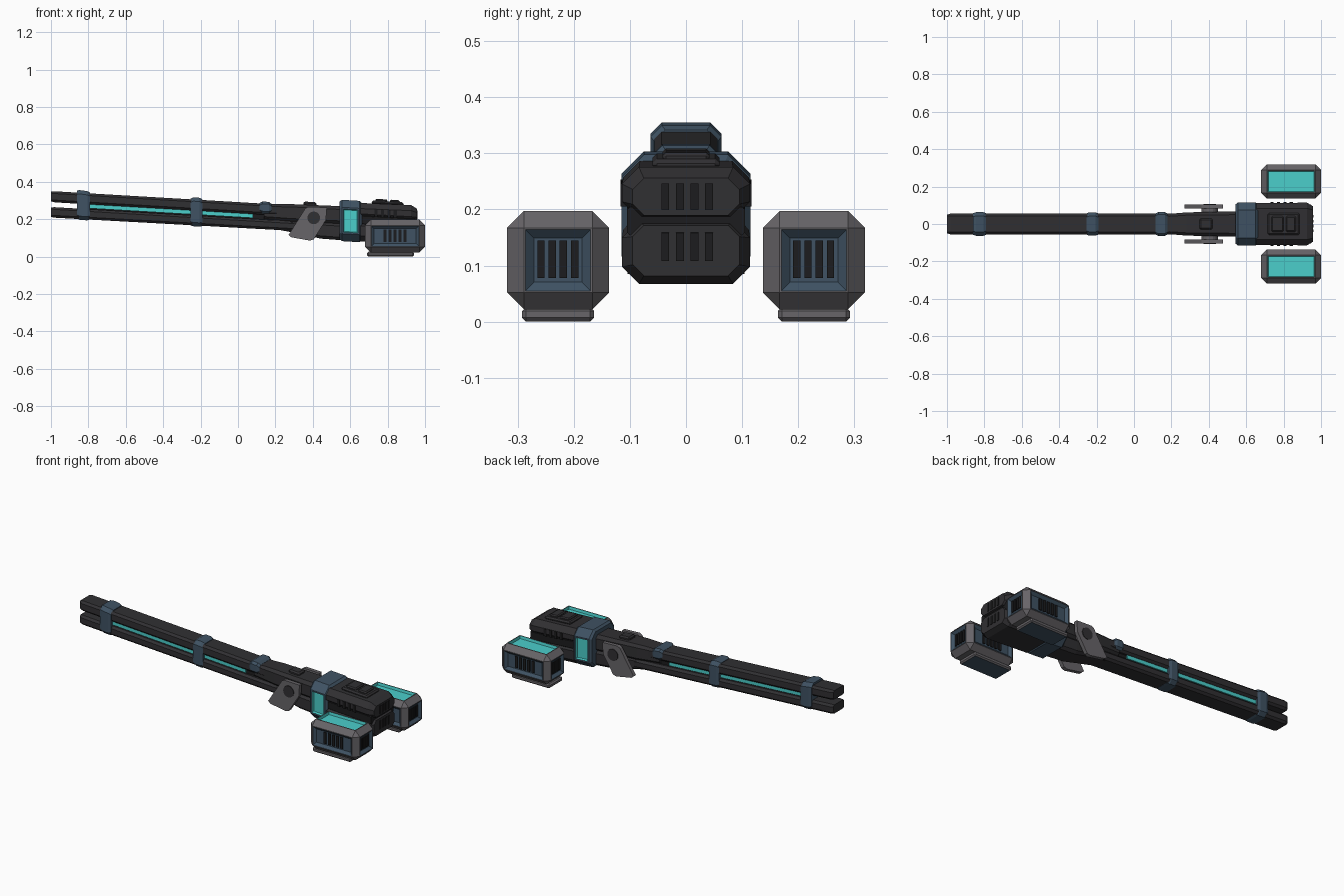
import bpy, bmesh, math
from mathutils import Vector

if "Cube" in bpy.data.objects:
    bpy.data.objects.remove(bpy.data.objects["Cube"])

SLOPE = 0.059  # the cannon drops towards its rear


def material(name, r, g, b):
    m = bpy.data.materials.new(name)
    m.diffuse_color = (r, g, b, 1)
    m.use_nodes = True
    m.node_tree.nodes["Principled BSDF"].inputs["Base Color"].default_value = m.diffuse_color
    return m


DARK = material("charcoal metal", 0.030, 0.029, 0.032)
BLACK = material("black vents", 0.012, 0.012, 0.013)
GREY = material("warm grey armour", 0.135, 0.128, 0.138)
BLUE = material("slate blue trim", 0.050, 0.085, 0.125)
CYAN = material("cyan glow", 0.07, 0.62, 0.60)


def finish(bm, name, mats, tilt):
    bmesh.ops.recalc_face_normals(bm, faces=bm.faces)
    if tilt:
        for v in bm.verts:
            v.co.z -= SLOPE * v.co.x
    me = bpy.data.meshes.new(name)
    bm.to_mesh(me)
    bm.free()
    for m in mats:
        me.materials.append(m)
    ob = bpy.data.objects.new(name, me)
    bpy.context.collection.objects.link(ob)
    return ob


def octagon(x, w, z0, z1, c):
    half = [(w - c, z0), (w, z0 + c), (w, z1 - c), (w - c, z1)]
    return [Vector((x, y, z)) for y, z in half + [(-y, z) for y, z in reversed(half)]]


def loft_bm(sections):
    """Octagonal sections (x, half width, z0, z1, chamfer) joined along x."""
    bm = bmesh.new()
    rings = [[bm.verts.new(p) for p in octagon(*s)] for s in sections]
    for a, b in zip(rings, rings[1:]):
        for i in range(8):
            j = (i + 1) % 8
            bm.faces.new((a[i], a[j], b[j], b[i]))
    bm.faces.new(rings[0])
    bm.faces.new(rings[-1])
    bmesh.ops.recalc_face_normals(bm, faces=bm.faces)
    return bm


def loft(name, mat, sections, tilt=True):
    return finish(loft_bm(sections), name, [mat], tilt)


def add_box(bm, x0, x1, y0, y1, z0, z1):
    vs = bmesh.ops.create_cube(bm, size=1)["verts"]
    for v in vs:
        v.co = Vector((x0 + (v.co.x + .5) * (x1 - x0),
                       y0 + (v.co.y + .5) * (y1 - y0),
                       z0 + (v.co.z + .5) * (z1 - z0)))


def boxes(name, mat, dims, bevel=0, tilt=True):
    bm = bmesh.new()
    for d in dims:
        add_box(bm, *d)
    if bevel:
        bmesh.ops.bevel(bm, geom=bm.edges[:], offset=bevel, segments=1, affect='EDGES')
    return finish(bm, name, [mat], tilt)


def recess(bm, face, rim, slope, depth, index):
    """Flat rim, then a sloping recess coloured with material index."""
    bmesh.ops.inset_individual(bm, faces=[face], thickness=rim)
    walls = bmesh.ops.inset_individual(bm, faces=[face], thickness=slope, depth=-depth)["faces"]
    for f in walls + [face]:
        f.material_index = index


# Barrel: two parallel rails with a core between
loft("upper_rail", DARK, [(-1, .05, .236, .288, .008), (-.98, .056, .232, .291, .012),
                          (.30, .056, .232, .291, .012)])
loft("lower_rail", DARK, [(-1, .05, .153, .204, .008), (-.98, .056, .150, .206, .012),
                          (.30, .056, .155, .206, .012)])
loft("barrel_core", BLACK, [(-.86, .034, .195, .245, .004), (.30, .034, .195, .245, .004)])
for s, side in ((-1, "front"), (1, "back")):
    a, b = sorted((s * .030, s * .043))
    boxes(f"glow_strip_{side}", CYAN, [(-.80, .08, a, b, .211, .234)])

# Clamps around the barrel
loft("muzzle_clamp", BLUE, [(-.862, .057, .152, .303, .02), (-.845, .063, .146, .305, .02),
                            (-.805, .063, .146, .302, .02), (-.79, .057, .152, .295, .02)])
loft("middle_clamp", BLUE, [(-.255, .056, .152, .294, .02), (-.24, .062, .148, .302, .02),
                            (-.205, .062, .148, .302, .02), (-.19, .056, .152, .294, .02)])
loft("rear_clamp", BLUE, [(.115, .056, .245, .292, .012), (.13, .063, .238, .302, .012),
                          (.165, .063, .238, .302, .012), (.18, .056, .245, .292, .012)])

# Receiver between barrel and collar
loft("receiver_top", DARK, [(.14, .050, .21, .288, .012), (.28, .062, .205, .297, .015),
                            (.56, .068, .205, .302, .018)])
loft("receiver_bottom", DARK, [(.20, .045, .158, .21, .012), (.34, .058, .14, .21, .012),
                               (.44, .064, .122, .21, .015), (.56, .066, .120, .21, .015)])
boxes("receiver_lug", DARK, [(.35, .42, -.03, .03, .29, .315)], .008)

# Grey side brackets with a pivot
outline = [(.27, .115), (.285, .103), (.385, .085), (.405, .092), (.47, .195),
           (.475, .262), (.375, .266), (.36, .258)]
for s, side in ((-1, "front"), (1, "back")):
    bm = bmesh.new()
    base = bm.faces.new([bm.verts.new((x, s * .082, z)) for x, z in outline])
    ext = bmesh.ops.extrude_face_region(bm, geom=[base])["geom"]
    for v in ext:
        if isinstance(v, bmesh.types.BMVert):
            v.co.y = s * .104
    finish(bm, f"bracket_{side}", [GREY], False)
    for part, mat, r, y0, y1 in (("pivot", DARK, .034, .05, .108), ("pivot_cap", GREY, .045, .06, .09)):
        bpy.ops.mesh.primitive_cylinder_add(vertices=16, radius=r, depth=y1 - y0,
                                            location=(.405, s * (y0 + y1) / 2, .207),
                                            rotation=(math.pi / 2, 0, 0))
        ob = bpy.context.object
        ob.name = f"{part}_{side}"
        ob.data.materials.append(mat)

# Blue collar with glowing side windows
bm = loft_bm([(.543, .105, .125, .325, .035), (.555, .115, .115, .336, .04),
              (.65, .115, .115, .336, .04), (.663, .105, .125, .325, .035)])
for f in [f for f in bm.faces if abs(f.normal.y) > .99]:
    recess(bm, f, .012, .006, .012, 1)
finish(bm, "collar", [BLUE, CYAN], True)

# Dark rear body in two halves
loft("body_upper", DARK, [(.655, .112, .237, .325, .03), (.925, .114, .238, .330, .03),
                          (.957, .095, .246, .312, .02)])
loft("body_lower", DARK, [(.655, .112, .120, .233, .03), (.925, .114, .122, .234, .03),
                          (.957, .095, .138, .228, .02)])
loft("body_seam", BLACK, [(.66, .105, .21, .26, .005), (.945, .105, .21, .26, .005)])
boxes("body_top_frame", DARK, [(.715, .885, -.06, .06, .322, .342)], .008)
boxes("body_top_plate", DARK, [(.735, .80, -.042, .042, .335, .352),
                               (.812, .865, -.042, .042, .335, .352)], .006)

# Body vents at the rear and on both sides
vents = []
for i in range(4):
    y = -.037 + i * .026
    vents += [(.95, .960, y - .007, y + .007, .256, .303), (.95, .960, y - .007, y + .007, .165, .215)]
    x = .73 + i * .034
    for s in (-1, 1):
        a, b = sorted((s * .105, s * .117))
        vents += [(x, x + .017, a, b, .255, .296)]
boxes("body_vents", BLACK, vents)

# Side pods with recessed panels, vents and feet
for s, side in ((-1, "front"), (1, "back")):
    y0, y1 = sorted((s * .137, s * .319))
    mid = s * .228
    bm = bmesh.new()
    add_box(bm, .68, 1.0, y0, y1, .022, .197)
    bmesh.ops.bevel(bm, geom=bm.edges[:], offset=.03, segments=1, affect='EDGES')
    bmesh.ops.recalc_face_normals(bm, faces=bm.faces)
    bm.normal_update()
    for f in [f for f in bm.faces if max(map(abs, f.normal)) > .99]:
        if f.normal.z > .9:
            recess(bm, f, .007, .004, .016, 2)
        elif f.normal.z > -.9:
            recess(bm, f, .004, .022, .014, 1)
    finish(bm, f"pod_{side}", [GREY, BLUE, CYAN], False)

    slits = []
    for i in range(5):
        x = .778 + i * .027
        for e in (y0 + .008, y1 - .018):
            slits.append((x, x + .016, e, e + .010, .078, .145))
    for i in range(4):
        y = mid - .037 + i * .02
        for e in (.688, .982):
            slits.append((e, e + .010, y, y + .013, .078, .145))
    boxes(f"pod_vents_{side}", BLACK, slits, tilt=False)

    # Foot pad, blue underneath
    foot = boxes(f"foot_{side}", GREY, [(.69, .94, mid - .064, mid + .064, 0, .026)], .007, False)
    foot.data.materials.append(BLUE)
    for p in foot.data.polygons:
        if p.normal.z < -.9:
            p.material_index = 1
